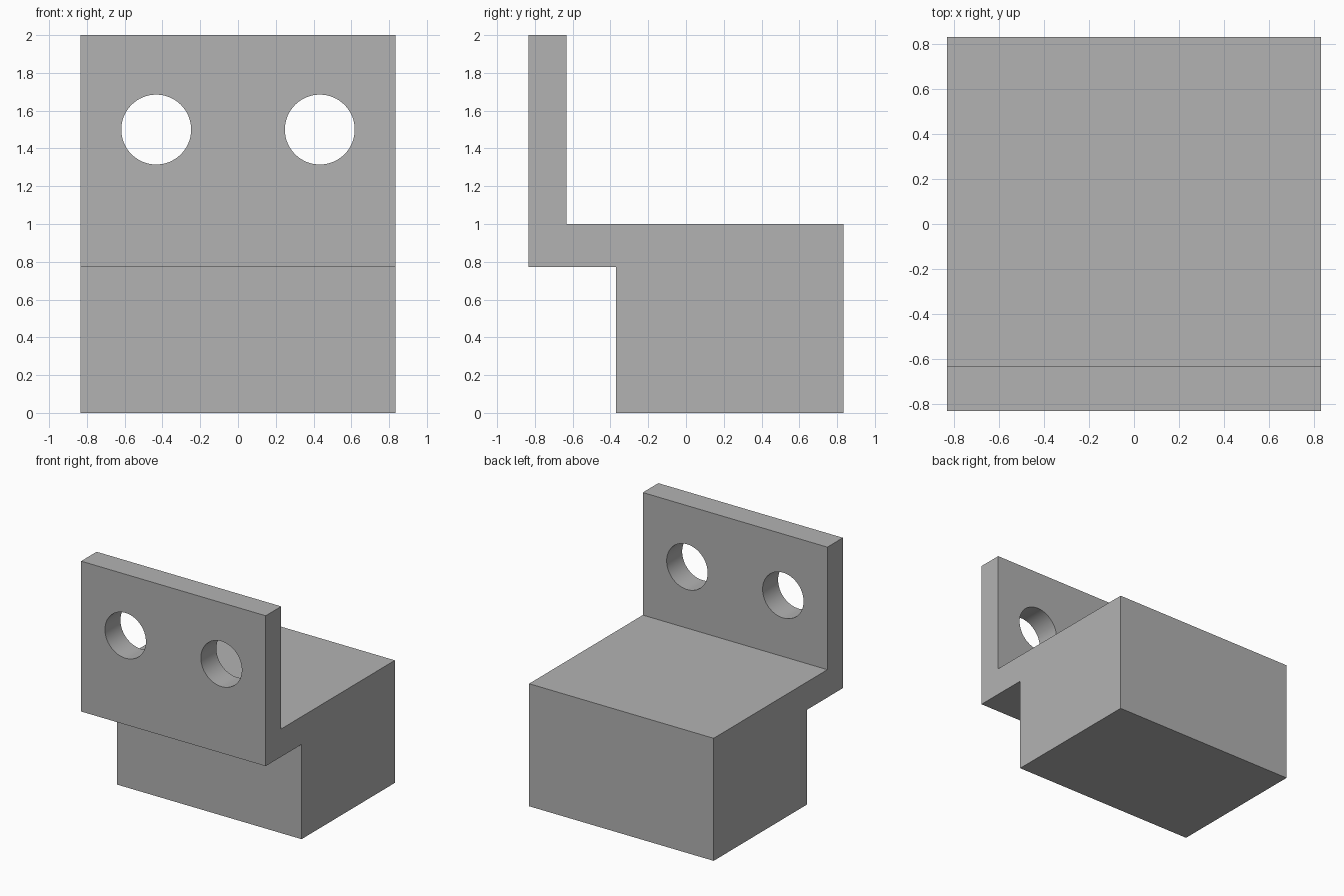
import bpy
import bmesh
from math import radians

default_cube = bpy.data.objects.get("Cube")
if default_cube:
    bpy.data.objects.remove(default_cube, do_unlink=True)

HALF_WIDTH = 0.833
HOLE_X, HOLE_Z, HOLE_RADIUS = 0.433, 1.5, 0.185

# Plain grey material
grey = bpy.data.materials.new("plain_grey")
grey.use_nodes = True
colour = (0.448, 0.448, 0.448, 1)
grey.diffuse_color = colour
grey.node_tree.nodes["Principled BSDF"].inputs["Base Color"].default_value = colour

# Stepped side profile (y, z), extruded across the width
profile = [(-0.37, 0), (0.833, 0), (0.833, 1), (-0.633, 1),
           (-0.633, 2), (-0.833, 2), (-0.833, 0.773), (-0.37, 0.773)]
bm = bmesh.new()
side = bm.faces.new([bm.verts.new((-HALF_WIDTH, y, z)) for y, z in profile])
extruded = bmesh.ops.extrude_face_region(bm, geom=[side])["geom"]
bmesh.ops.translate(bm, vec=(2 * HALF_WIDTH, 0, 0),
                    verts=[v for v in extruded if isinstance(v, bmesh.types.BMVert)])
bmesh.ops.recalc_face_normals(bm, faces=bm.faces)
mesh = bpy.data.meshes.new("stepped_bracket")
bm.to_mesh(mesh)
bm.free()
mesh.materials.append(grey)
bracket = bpy.data.objects.new("stepped_bracket", mesh)
bpy.context.collection.objects.link(bracket)

# Two round holes through the upright plate
for sign in (-1, 1):
    bpy.ops.mesh.primitive_cylinder_add(
        vertices=64, radius=HOLE_RADIUS, depth=0.5,
        location=(sign * HOLE_X, -0.733, HOLE_Z), rotation=(radians(90), 0, 0))
    cutter = bpy.context.object
    cutter.name = "hole_cutter"
    cutter.hide_render = True
    cutter.data.materials.append(grey)
    bpy.ops.object.select_all(action="DESELECT")
    bracket.select_set(True)
    bpy.context.view_layer.objects.active = bracket
    cut = bracket.modifiers.new("hole", "BOOLEAN")
    cut.operation = "DIFFERENCE"
    cut.solver = "EXACT"
    cut.object = cutter
    bpy.ops.object.modifier_apply(modifier=cut.name)
    bpy.data.objects.remove(cutter, do_unlink=True)

# Smooth hole walls, crisp block edges
bpy.ops.object.shade_smooth_by_angle(angle=radians(30))
